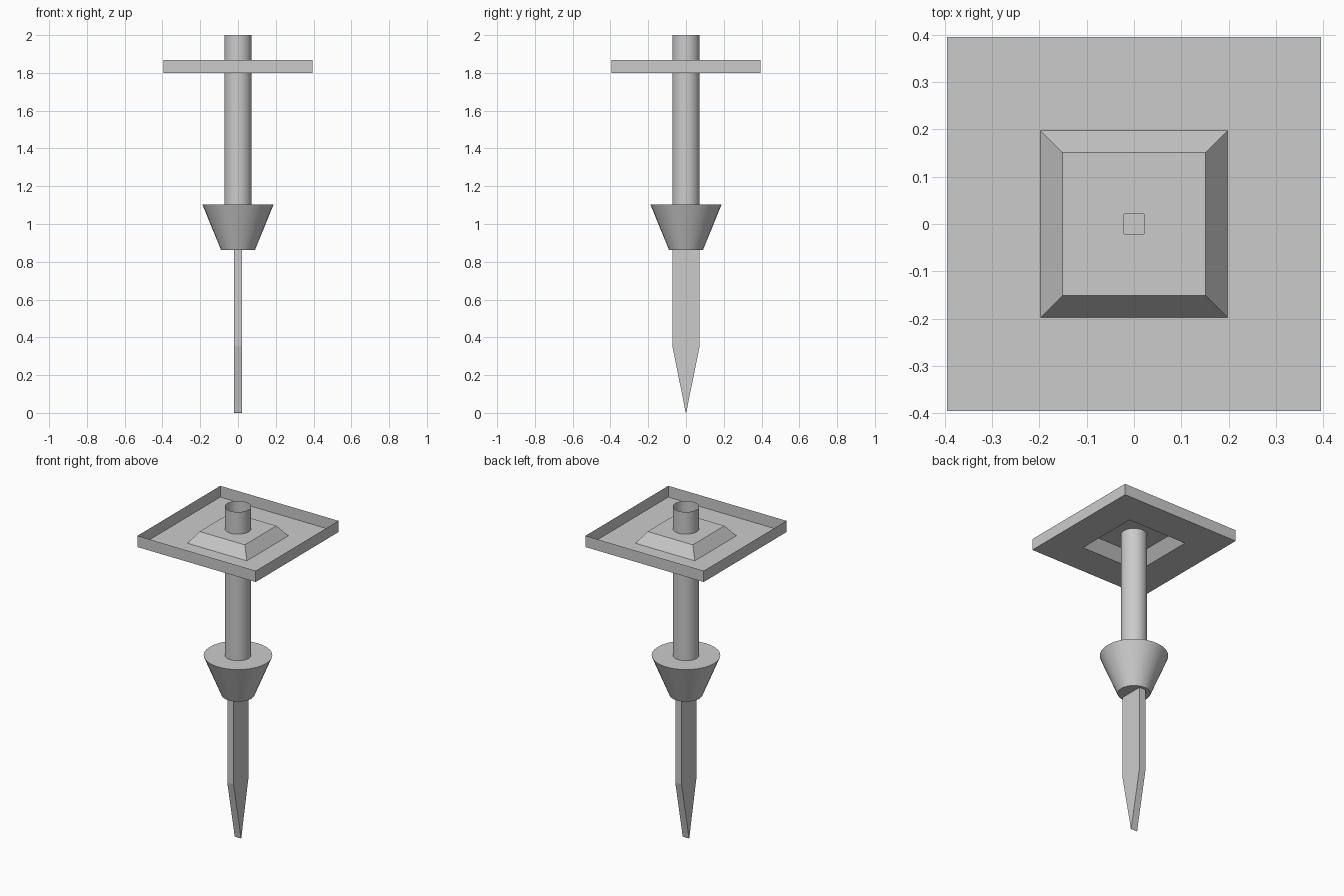
import bpy, bmesh, math

if "Cube" in bpy.data.objects:
    bpy.data.objects.remove(bpy.data.objects["Cube"])


def finish(name, bm):
    mesh = bpy.data.meshes.new(name)
    bm.to_mesh(mesh)
    bm.free()
    obj = bpy.data.objects.new(name, mesh)
    bpy.context.collection.objects.link(obj)
    return obj


def ringed(name, profile, sides, turn=0.0, cap_end=False):
    """Skin a run of (radius, z) rings with the given number of sides."""
    bm = bmesh.new()
    rings = []
    for r, z in profile:
        angles = [turn + math.tau * i / sides for i in range(sides)]
        rings.append([bm.verts.new((r * math.cos(a), r * math.sin(a), z)) for a in angles])
    for a, b in zip(rings, rings[1:]):
        for i in range(sides):
            j = (i + 1) % sides
            bm.faces.new((a[i], b[i], b[j], a[j]))
    if cap_end:
        bm.faces.new(list(reversed(rings[-1])))
    return finish(name, bm)


# Handle tube, open at the top, stepping out to the tapered collar
handle = ringed("handle_and_collar",
                [(0.0725, 2.0), (0.0725, 1.102), (0.188, 1.102), (0.09, 0.863)],
                32, cap_end=True)
bpy.context.view_layer.objects.active = handle
handle.select_set(True)
bpy.ops.object.shade_smooth_by_angle(angle=math.radians(30))

# Square tray: thin rim, floor, and raised centre with a small square hole
tray_profile = [(0.395, 1.868), (0.395, 1.80), (0.198, 1.80), (0.151, 1.866), (0.021, 1.866)]
ringed("square_tray", [(r * math.sqrt(2), z) for r, z in tray_profile], 4, turn=math.pi / 4)

# Flat spike blade, mirrored half outline extruded across x
half = [(0.0725, 0.863), (0.0725, 0.355), (0.009, 0.04), (0.003, 0.005)]
outline = half + [(0.0, 0.0)] + [(-y, z) for y, z in reversed(half)]
bm = bmesh.new()
face = bm.faces.new([bm.verts.new((-0.021, y, z)) for y, z in outline])
ext = bmesh.ops.extrude_face_region(bm, geom=[face])
bmesh.ops.translate(bm, vec=(0.042, 0, 0),
                    verts=[v for v in ext["geom"] if isinstance(v, bmesh.types.BMVert)])
bmesh.ops.recalc_face_normals(bm, faces=bm.faces)
finish("spike_blade", bm)
